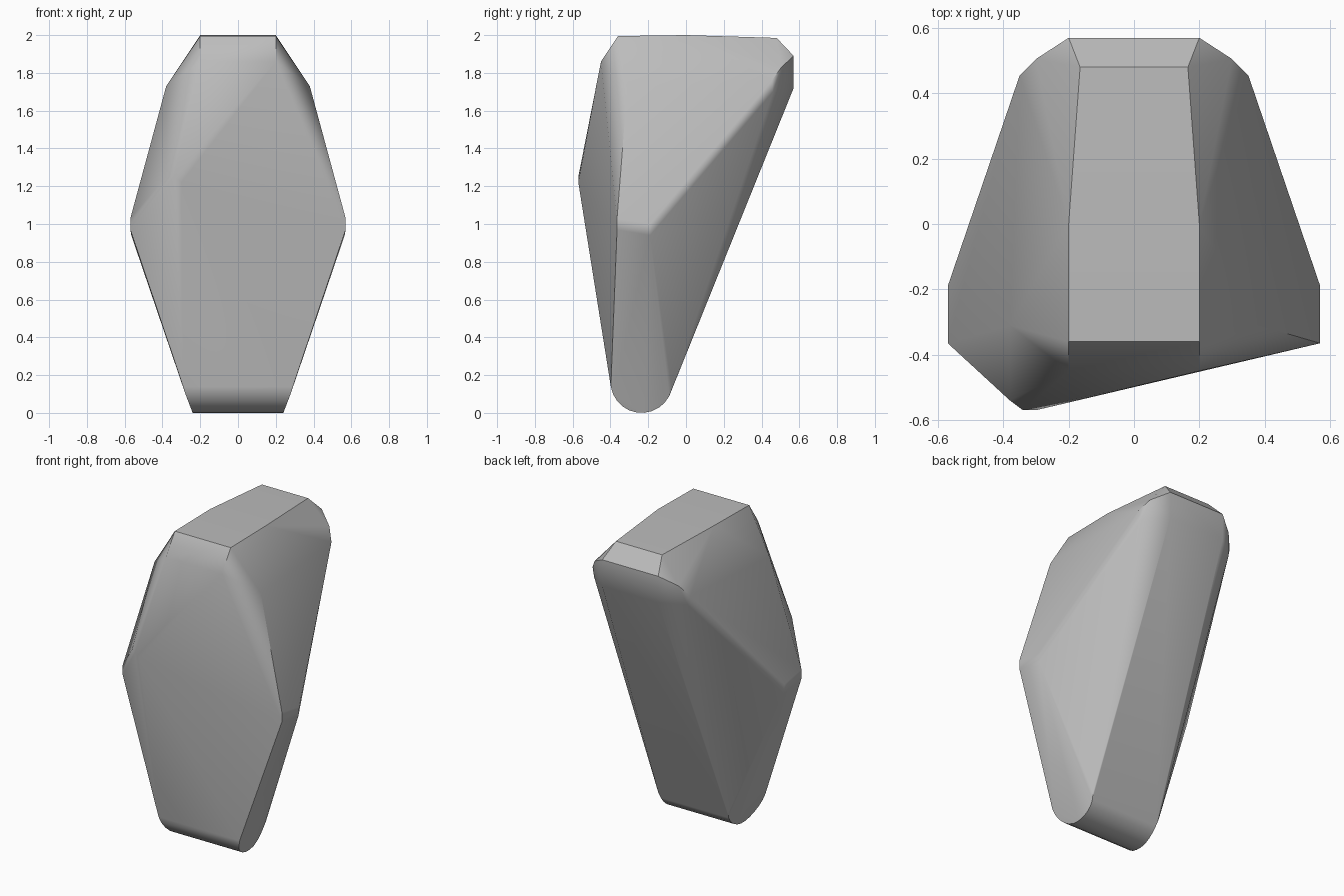
import bpy, bmesh, math
from mathutils import Vector

cube = bpy.data.objects.get("Cube")
if cube:
    bpy.data.objects.remove(cube, do_unlink=True)

# Single stone-grey colour
grey = bpy.data.materials.new("stone grey")
grey.use_nodes = True
colour = (0.5, 0.5, 0.5, 1)
grey.diffuse_color = colour
grey.node_tree.nodes["Principled BSDF"].inputs["Base Color"].default_value = colour

# Corners shared by both sides (x is mirrored)
half = [
    (0.20, -0.36, 1.995), (0.20, 0.0, 2.0), (0.165, 0.48, 1.985),  # top
    (0.20, -0.45, 1.86),                                           # front brow
    (0.38, -0.31, 1.73),                                           # shoulder
    (0.20, 0.57, 1.89), (0.20, 0.57, 1.72),                        # back rim
    (0.30, 0.505, 1.83), (0.35, 0.455, 1.76), (0.335, 0.46, 1.70),
    (0.57, -0.365, 1.03), (0.57, -0.365, 0.97),                    # waist
    (0.57, -0.19, 1.0), (0.565, -0.19, 0.94),
]
points = [(s * x, y, z) for x, y, z in half for s in (-1, 1)]

# Off-centre bulge on the front
points += [(-0.30, -0.57, 1.22), (-0.34, -0.57, 1.25), (-0.38, -0.54, 1.25),
           (-0.33, -0.56, 1.30)]

# Rounded foot running from side to side
radius, steps = 0.165, 14
for i in range(steps + 1):
    a = math.pi + math.radians(200) * i / steps - math.radians(5)
    y, z = -0.235 + radius * math.cos(a), radius + radius * math.sin(a)
    x = 0.24 + 0.05 * min(1, z / 0.13)
    if y > -0.235:
        x -= 0.04 * ((y + 0.235) / radius) ** 2
    points += [(-x, y, z), (x, y, z)]

# Wrap the corners into one convex stone
bm = bmesh.new()
for p in points:
    bm.verts.new(Vector(p))
hull = bmesh.ops.convex_hull(bm, input=bm.verts)
loose = {g for g in hull["geom_interior"] + hull["geom_unused"]
         if isinstance(g, bmesh.types.BMVert)}
bmesh.ops.delete(bm, geom=list(loose), context="VERTS")
bmesh.ops.dissolve_limit(bm, angle_limit=math.radians(1.5),
                         verts=bm.verts, edges=bm.edges)
bmesh.ops.recalc_face_normals(bm, faces=bm.faces)
mesh = bpy.data.meshes.new("stone")
bm.to_mesh(mesh)
bm.free()
mesh.materials.append(grey)

stone = bpy.data.objects.new("stone", mesh)
bpy.context.collection.objects.link(stone)
bpy.context.view_layer.objects.active = stone
stone.select_set(True)

# Soft edges between broad flat faces
bpy.ops.object.shade_smooth_by_angle(angle=math.radians(40))
normals = stone.modifiers.new("broad faces", "WEIGHTED_NORMAL")
normals.keep_sharp = True
